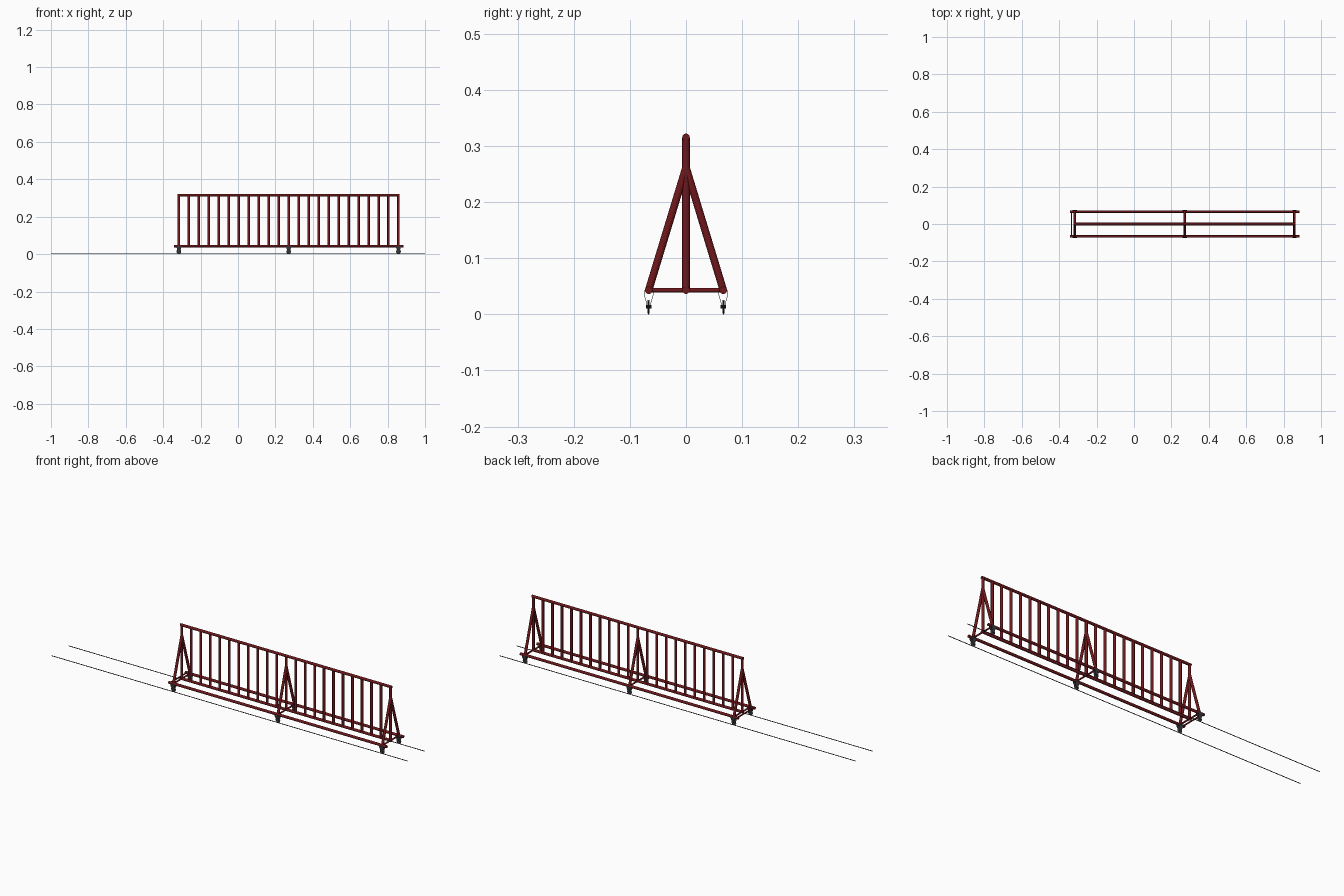
import bpy, bmesh, math
from mathutils import Vector

if "Cube" in bpy.data.objects:
    bpy.data.objects.remove(bpy.data.objects["Cube"])

X0, X1 = -0.316, 0.858           # end posts
XM = (X0 + X1) / 2
YB, ZB = 0.0665, 0.043           # bottom beams
ZT = 0.3155                      # top rail axis
R = 0.0067                       # tube radius


def material(name, rgb):
    m = bpy.data.materials.new(name)
    m.diffuse_color = (*rgb, 1)
    m.use_nodes = True
    m.node_tree.nodes["Principled BSDF"].inputs["Base Color"].default_value = m.diffuse_color
    return m


red = material("dark_red_paint", (0.16, 0.009, 0.011))
dark = material("dark_steel", (0.04, 0.04, 0.045))


def finish(bm, name, mat=None, smooth=True):
    bmesh.ops.recalc_face_normals(bm, faces=bm.faces)
    me = bpy.data.meshes.new(name)
    bm.to_mesh(me)
    bm.free()
    ob = bpy.data.objects.new(name, me)
    bpy.context.collection.objects.link(ob)
    if mat:
        me.materials.append(mat)
    if smooth:
        bpy.ops.object.select_all(action='DESELECT')
        ob.select_set(True)
        bpy.context.view_layer.objects.active = ob
        bpy.ops.object.shade_smooth_by_angle(angle=math.radians(40))
    return ob


def tube(name, a, b, r=R, mat=red, sides=16):
    a, b = Vector(a), Vector(b)
    bm = bmesh.new()
    bmesh.ops.create_cone(bm, cap_ends=True, segments=sides, radius1=r,
                          radius2=r, depth=(b - a).length)
    rot = (b - a).to_track_quat('Z', 'Y').to_matrix().to_4x4()
    bmesh.ops.transform(bm, matrix=rot, verts=bm.verts)
    bmesh.ops.translate(bm, vec=(a + b) / 2, verts=bm.verts)
    return finish(bm, name, mat)


def wheel(name, x, y):
    # lathed disc with a groove that rides on the track
    prof = [(0.003, -0.0018), (0.0115, -0.0018), (0.0125, -0.0012), (0.0108, 0),
            (0.0125, 0.0012), (0.0115, 0.0018), (0.003, 0.0018)]
    n = 20
    bm = bmesh.new()
    rings = []
    for i in range(n):
        t = 2 * math.pi * i / n
        rings.append([bm.verts.new((x + r * math.cos(t), y + w, 0.0135 + r * math.sin(t)))
                      for r, w in prof])
    for i in range(n):
        p, q = rings[i], rings[(i + 1) % n]
        for j in range(len(prof)):
            k = (j + 1) % len(prof)
            bm.faces.new((p[j], p[k], q[k], q[j]))
    finish(bm, name, dark)
    tube(name + "_axle", (x, y - 0.005, 0.0135), (x, y + 0.005, 0.0135), 0.003, dark, 12)


def fork(name, x, y):
    # tapered bent strap, one each side of the wheel
    rows = [(0.0072, 0.043, 0.013), (0.0075, 0.034, 0.012), (0.005, 0.026, 0.010),
            (0.0032, 0.019, 0.008), (0.003, 0.010, 0.005)]
    for side in (-1, 1):
        bm = bmesh.new()
        grid = [[bm.verts.new((x + s * w, y + side * (dy + t), z))
                 for s, t in ((-1, 0), (1, 0), (1, 0.0009), (-1, 0.0009))]
                for dy, z, w in rows]
        for p, q in zip(grid, grid[1:]):
            for j in range(4):
                k = (j + 1) % 4
                bm.faces.new((p[j], p[k], q[k], q[j]))
        bm.faces.new(grid[0])
        bm.faces.new(grid[-1])
        finish(bm, f"{name}_{'outer' if side > 0 else 'inner'}", dark)


# ground tracks, base beams
for y, tag in ((-YB, "front"), (YB, "back")):
    bm = bmesh.new()
    bmesh.ops.create_cube(bm, size=1)
    bmesh.ops.scale(bm, vec=(2, 0.0016, 0.003), verts=bm.verts)
    bmesh.ops.translate(bm, vec=(0, y, 0.0015), verts=bm.verts)
    finish(bm, tag + "_track", dark, False)
    tube(tag + "_base_beam", (-0.342, y, ZB), (0.884, y, ZB))

# fence panel
tube("top_rail", (X0 - R, 0, ZT), (X1 + R, 0, ZT))
tube("bottom_rail", (X0 - R, 0, ZB), (X1 + R, 0, ZB))
for i in range(23):
    x = X0 + (X1 - X0) * i / 22
    tube(f"upright_{i + 1}", (x, 0, ZB), (x, 0, ZT))

# cross members, braces and rollers at three stations
tube("end_cross_bar", (-0.334, -YB, ZB), (-0.334, YB, ZB), 0.0035)
for i, x in enumerate((X0, XM, X1), 1):
    tube(f"cross_bar_{i}", (x, -YB, ZB), (x, YB, ZB), 0.004)
    for y, tag in ((-YB, "front"), (YB, "back")):
        tube(f"{tag}_brace_{i}", (x, y, ZB), (x, 0, 0.262))
        wheel(f"{tag}_wheel_{i}", x, y)
        fork(f"{tag}_fork_{i}", x, y)
